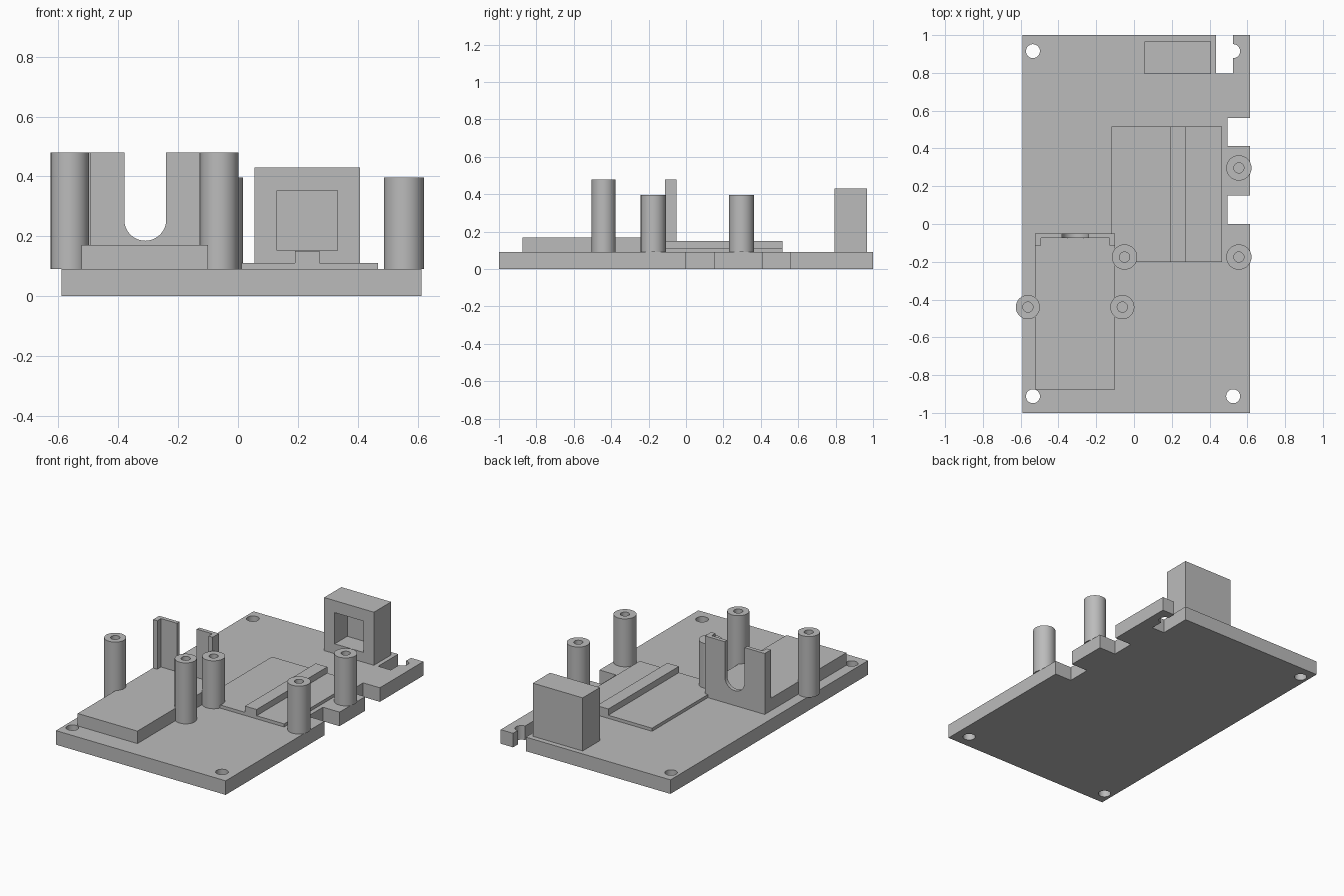
import bpy, bmesh, math

cube = bpy.data.objects.get("Cube")
if cube:
    bpy.data.objects.remove(cube, do_unlink=True)

grey = bpy.data.materials.new("plain grey")
grey.use_nodes = True
COLOUR = (0.5, 0.5, 0.5, 1)
grey.diffuse_color = COLOUR
grey.node_tree.nodes["Principled BSDF"].inputs["Base Color"].default_value = COLOUR

BOARD_TOP = 0.09


def finish(name, bm):
    """Turn a bmesh into a named object with the grey material."""
    bmesh.ops.recalc_face_normals(bm, faces=bm.faces[:])
    mesh = bpy.data.meshes.new(name)
    bm.to_mesh(mesh)
    bm.free()
    mesh.materials.append(grey)
    obj = bpy.data.objects.new(name, mesh)
    bpy.context.collection.objects.link(obj)
    return obj


def activate(obj):
    bpy.ops.object.select_all(action='DESELECT')
    obj.select_set(True)
    bpy.context.view_layer.objects.active = obj


def prism(name, points, offset):
    """Extrude a flat outline along an offset vector."""
    bm = bmesh.new()
    face = bm.faces.new([bm.verts.new(p) for p in points])
    top = bmesh.ops.extrude_face_region(bm, geom=[face])["geom"]
    bmesh.ops.translate(bm, vec=offset,
                        verts=[v for v in top if isinstance(v, bmesh.types.BMVert)])
    return finish(name, bm)


def box(name, x, y, z):
    corners = [(x[0], y[0], z[0]), (x[1], y[0], z[0]), (x[1], y[1], z[0]), (x[0], y[1], z[0])]
    return prism(name, corners, (0, 0, z[1] - z[0]))


def disc(name, x, y, r, z0, z1, sides=32):
    ring = [(x + r * math.cos(i * math.tau / sides), y + r * math.sin(i * math.tau / sides), z0)
            for i in range(sides)]
    return prism(name, ring, (0, 0, z1 - z0))


def cut(target, cutters):
    for cutter in cutters:
        mod = target.modifiers.new("cut", 'BOOLEAN')
        mod.operation = 'DIFFERENCE'
        mod.solver = 'EXACT'
        mod.object = cutter
        activate(target)
        bpy.ops.object.modifier_apply(modifier=mod.name)
        bpy.data.objects.remove(cutter, do_unlink=True)


def smooth(obj):
    activate(obj)
    bpy.ops.object.shade_smooth_by_angle(angle=math.radians(30))


# Base board with corner holes, edge notches and a back slot
board = box("base_board", (-0.59, 0.613), (-1, 1), (0, BOARD_TOP))
cutters = [disc("hole_cutter", x, y, 0.037, -0.1, 0.2)
           for x in (-0.535, 0.525) for y in (-0.912, 0.915)]
cutters += [box("notch_cutter", (0.495, 0.7), span, (-0.1, 0.2))
            for span in ((0, 0.152), (0.412, 0.56))]
cutters.append(box("slot_cutter", (0.435, 0.525), (0.797, 1.1), (-0.1, 0.2)))
cut(board, cutters)
smooth(board)

# Raised pad and thin stepped plate
box("raised_pad", (-0.523, -0.1), (-0.875, -0.07), (BOARD_TOP, 0.17))
box("thin_plate", (-0.12, 0.467), (-0.2, 0.515), (BOARD_TOP, 0.11))
box("plate_rail", (0.19, 0.272), (-0.2, 0.515), (0.11, 0.15))

# Upright bracket with a U-shaped opening
LEFT, RIGHT, TOP = -0.523, -0.1, 0.48
MID, RADIUS, ARC_Z = -0.31, 0.07, 0.255
arc = [(MID + RADIUS * math.cos(a), ARC_Z + RADIUS * math.sin(a))
       for a in (-math.pi * i / 20 for i in range(21))]
outline = ([(LEFT, BOARD_TOP), (RIGHT, BOARD_TOP), (RIGHT, TOP), (MID + RADIUS, TOP)]
           + arc + [(MID - RADIUS, TOP), (LEFT, TOP)])
bracket = prism("bracket_wall", [(x, -0.05, z) for x, z in outline], (0, -0.025, 0))
smooth(bracket)
for side, x in (("right", LEFT), ("left", RIGHT - 0.03)):
    box("bracket_flange_" + side, (x, x + 0.03), (-0.113, -0.075), (BOARD_TOP, TOP))

# Window block with a blind square recess in the front
block = box("window_block", (0.055, 0.408), (0.793, 0.967), (BOARD_TOP, 0.43))
cut(block, [box("recess_cutter", (0.13, 0.333), (0.7, 0.92), (0.153, 0.353))])

# Round standoff posts with a blind screw hole
posts = [("tall", -0.562, -0.44, 0.064, 0.48), ("tall", -0.062, -0.44, 0.064, 0.48),
         ("short", -0.05, -0.175, 0.067, 0.397), ("short", 0.555, -0.175, 0.067, 0.397),
         ("short", 0.555, 0.297, 0.067, 0.397)]
for i, (kind, x, y, r, top) in enumerate(posts, 1):
    post = disc(f"{kind}_post_{i}", x, y, r, BOARD_TOP, top)
    cut(post, [disc("screw_cutter", x, y, 0.027, 0.15, top + 0.1, 24)])
    smooth(post)
